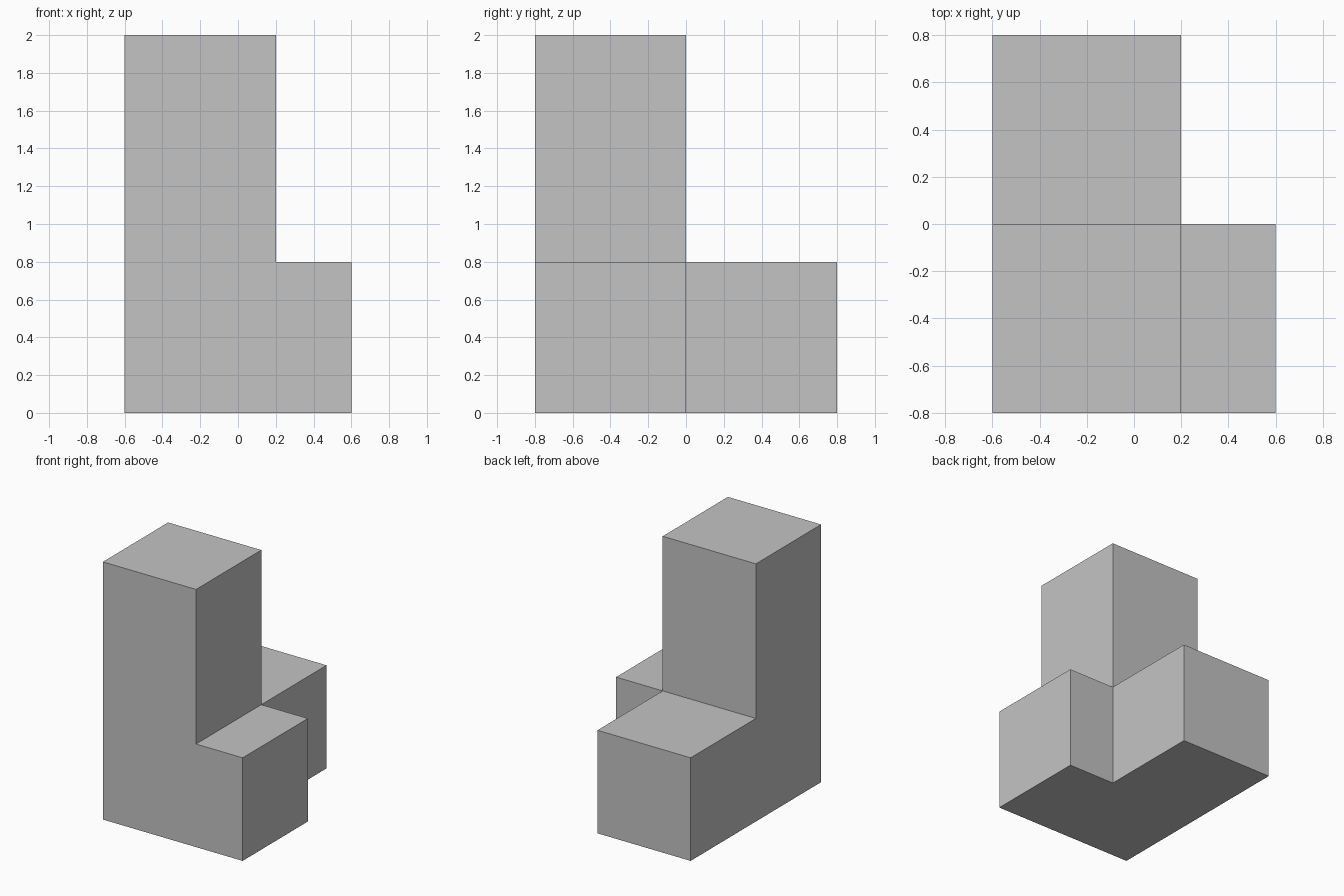
import bpy
import bmesh
from mathutils import Vector

cube = bpy.data.objects.get("Cube")
if cube:
    bpy.data.objects.remove(cube, do_unlink=True)

# Single plain grey
grey = bpy.data.materials.new("light_grey")
grey.use_nodes = True
colour = (0.55, 0.55, 0.55, 1)
grey.diffuse_color = colour
grey.node_tree.nodes["Principled BSDF"].inputs["Base Color"].default_value = colour


def extrude_up(bm, face, height):
    """Raise a face straight up and return the new cap."""
    result = bmesh.ops.extrude_face_region(bm, geom=[face])["geom"]
    verts = [g for g in result if isinstance(g, bmesh.types.BMVert)]
    bmesh.ops.translate(bm, verts=verts, vec=Vector((0, 0, height)))
    return next(g for g in result if isinstance(g, bmesh.types.BMFace))


bm = bmesh.new()

# L-shaped footprint, split into the corner cell, side arm and back arm
cells = [
    ((-0.6, -0.8), (0.2, 0)),   # corner under the tower
    ((0.2, -0.8), (0.6, 0)),    # side arm
    ((-0.6, 0), (0.2, 0.8)),    # back arm
]
for (x0, y0), (x1, y1) in cells:
    corners = [(x0, y0), (x1, y0), (x1, y1), (x0, y1)]
    bm.faces.new([bm.verts.new((x, y, 0)) for x, y in corners])
bmesh.ops.remove_doubles(bm, verts=bm.verts, dist=0.001)

# Base block: raise the whole footprint, keeping its underside
base = bmesh.ops.extrude_face_region(bm, geom=bm.faces[:], use_keep_orig=True)["geom"]
bmesh.ops.translate(bm, verts=[g for g in base if isinstance(g, bmesh.types.BMVert)],
                    vec=Vector((0, 0, 0.8)))

# Tower: raise the corner cell's top
tops = [f for f in bm.faces if f.calc_center_median().z > 0.79]
corner = min(tops, key=lambda f: f.calc_center_median().x + f.calc_center_median().y)
extrude_up(bm, corner, 1.2)
if corner.is_valid:
    bmesh.ops.delete(bm, geom=[corner], context='FACES_ONLY')

# Merge coplanar faces into clean flat sides
bmesh.ops.recalc_face_normals(bm, faces=bm.faces)
bmesh.ops.dissolve_limit(bm, angle_limit=0.01, verts=bm.verts, edges=bm.edges)

mesh = bpy.data.meshes.new("corner_block")
bm.to_mesh(mesh)
bm.free()
mesh.materials.append(grey)
block = bpy.data.objects.new("corner_block", mesh)
bpy.context.collection.objects.link(block)
